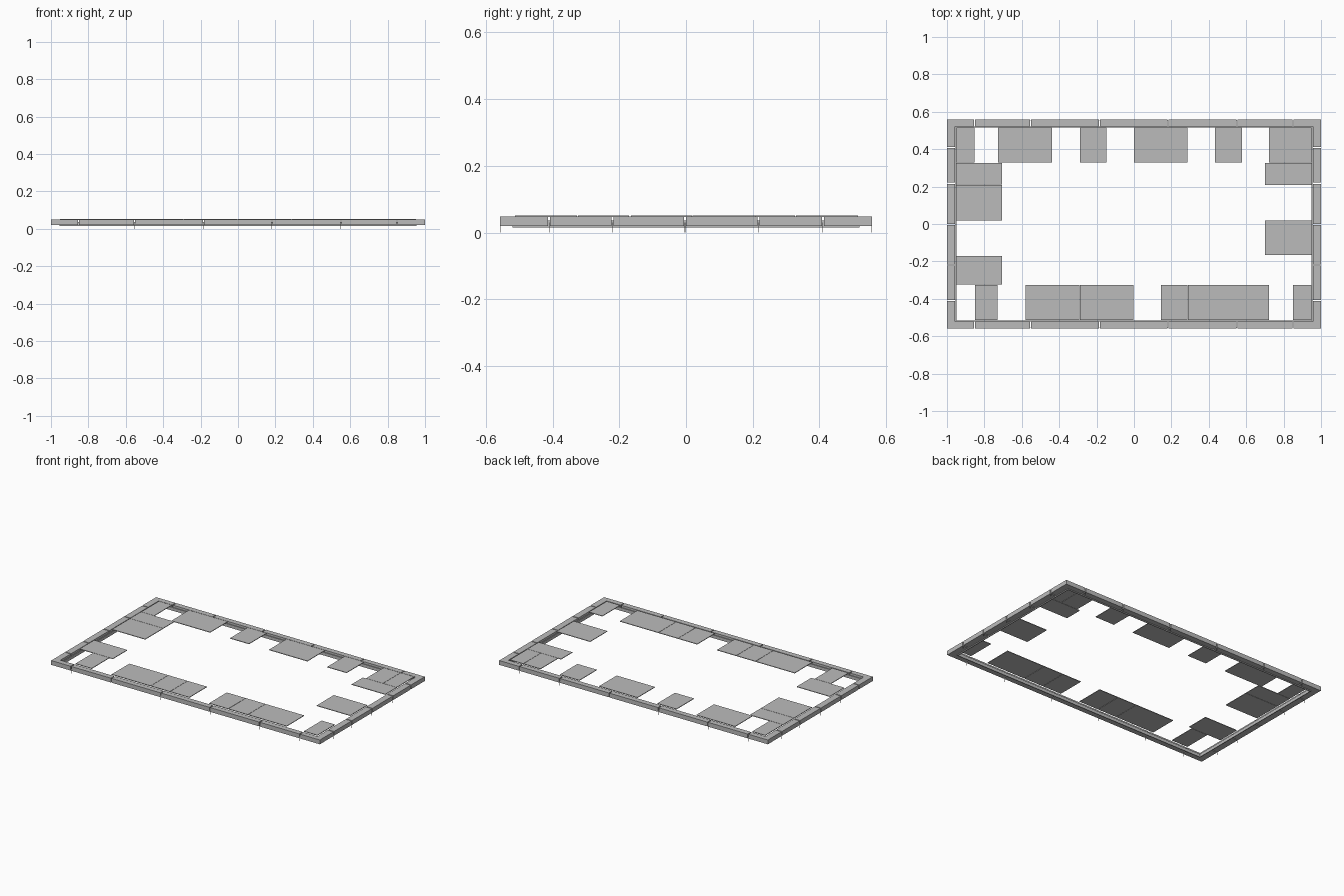
import bpy

if "Cube" in bpy.data.objects:
    bpy.data.objects.remove(bpy.data.objects["Cube"])

# Mid grey used for every part
grey = bpy.data.materials.new("grey")
grey.diffuse_color = (0.5, 0.5, 0.5, 1)
grey.use_nodes = True
grey.node_tree.nodes["Principled BSDF"].inputs["Base Color"].default_value = grey.diffuse_color


def box(name, x0, x1, y0, y1, z0, z1):
    """Axis-aligned box between two corners."""
    bpy.ops.mesh.primitive_cube_add(size=1, location=((x0 + x1) / 2, (y0 + y1) / 2, (z0 + z1) / 2))
    ob = bpy.context.object
    ob.name = name
    ob.scale = (x1 - x0, y1 - y0, z1 - z0)
    bpy.ops.object.transform_apply(location=False, rotation=False, scale=True)
    ob.data.materials.append(grey)
    return ob


OX, OY = 1.0, 0.558      # outer frame half sizes
IX, IY = 0.957, 0.522    # inner frame half sizes
Z0, Z1 = 0.02, 0.049     # frame height range
G = 0.003                # half gap at each joint
T = 0.001                # half thickness of a leg

X_JOINTS = [-0.853, -0.553, -0.185, 0.181, 0.55, 0.85]
Y_JOINTS = [-0.41, -0.22, -0.003, 0.218, 0.41]

# Long rails, split at the joints, with a thin leg at the outer face of each joint
for side, s in (("front", -1), ("back", 1)):
    a, b = sorted((s * OY, s * IY))
    ends = [-OX - G] + X_JOINTS + [OX + G]
    for p, q in zip(ends, ends[1:]):
        box(side + "_rail", p + G, q - G, a, b, Z0, Z1)
    for x in X_JOINTS:
        box(side + "_leg", x - T, x + T, s * (OY - 0.003) - T, s * (OY - 0.003) + T, 0, 0.03)

# Short rails between the long ones
for side, s in (("left", -1), ("right", 1)):
    a, b = sorted((s * OX, s * IX))
    ends = [-IY - G] + Y_JOINTS + [IY + G]
    for p, q in zip(ends, ends[1:]):
        box(side + "_rail", a, b, p + G, q - G, Z0, Z1)
    for y in Y_JOINTS:
        box(side + "_leg", s * (OX - 0.003) - T, s * (OX - 0.003) + T, y - T, y + T, 0, 0.03)

# Thin inner lip, lower than the frame and hanging slightly below it
for s in (-1, 1):
    box("lip_long", -0.955, 0.955, *sorted((s * 0.515, s * 0.52)), 0.015, 0.036)
    box("lip_short", *sorted((s * 0.95, s * 0.955)), -0.515, 0.515, 0.015, 0.036)

# Thin panels along each edge, with hairline gaps between neighbours
PZ = (0.0475, 0.0515)
H = 0.001
back = [(-0.951, -0.853), (-0.727, -0.437), (-0.29, -0.147), (0, 0.287),
        (0.433, 0.579), (0.722, 0.85), (0.85, 0.951)]
front = [(-0.851, -0.729), (-0.582, -0.29), (-0.29, -0.147), (-0.147, -0.002),
         (0.144, 0.287), (0.287, 0.433), (0.433, 0.722), (0.85, 0.951)]
left = [(0.21, 0.328), (0.019, 0.21), (-0.325, -0.17)]
right = [(0.207, 0.328), (-0.166, 0.019)]
for a, b in back:
    box("back_panel", a + H, b - H, 0.328 + H, 0.515, *PZ)
for a, b in front:
    box("front_panel", a + H, b - H, -0.513, -0.325 - H, *PZ)
for a, b in left:
    box("left_panel", -0.951, -0.705, a + H, b - H, *PZ)
for a, b in right:
    box("right_panel", 0.701, 0.951, a + H, b - H, *PZ)
